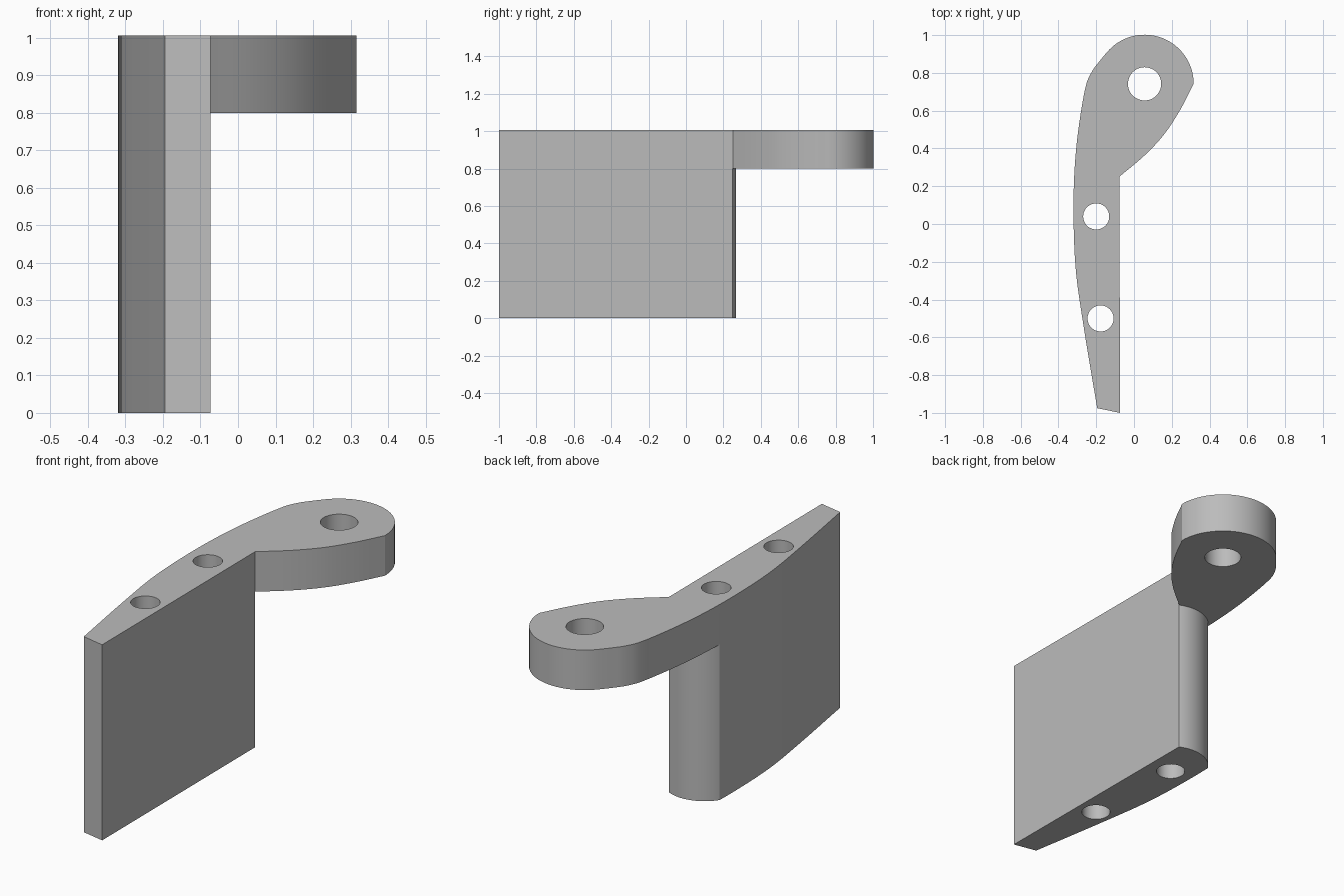
import bpy, bmesh, math
from mathutils import Vector

cube = bpy.data.objects.get("Cube")
if cube:
    bpy.data.objects.remove(cube, do_unlink=True)

TOP, LUG_BOTTOM = 1.006, 0.8
HUB = (0.056, 0.742)

grey = bpy.data.materials.new("plain grey")
grey.use_nodes = True
colour = (0.5, 0.5, 0.5, 1)
grey.diffuse_color = colour
grey.node_tree.nodes["Principled BSDF"].inputs["Base Color"].default_value = colour


def arc(centre, radius, start, end, count):
    angles = [math.radians(start + (end - start) * i / count) for i in range(count + 1)]
    return [(centre[0] + radius * math.cos(a), centre[1] + radius * math.sin(a)) for a in angles]


def spline(points, steps=6):
    """Smooth curve through the given points."""
    p = [Vector(q) for q in points]
    p = [2 * p[0] - p[1]] + p + [2 * p[-1] - p[-2]]
    out = []
    for a, b, c, d in zip(p, p[1:], p[2:], p[3:]):
        for i in range(steps):
            t = i / steps
            q = 0.5 * (2 * b + (c - a) * t + (2 * a - 5 * b + 4 * c - d) * t ** 2
                       + (3 * b - a - 3 * c + d) * t ** 3)
            out.append(tuple(q))
    return out + [tuple(points[-1])]


def prism(name, outline, low, high):
    bm = bmesh.new()
    face = bm.faces.new([bm.verts.new((x, y, low)) for x, y in outline])
    moved = bmesh.ops.extrude_face_region(bm, geom=[face])["geom"]
    verts = [v for v in moved if isinstance(v, bmesh.types.BMVert)]
    bmesh.ops.translate(bm, verts=verts, vec=(0, 0, high - low))
    bmesh.ops.recalc_face_normals(bm, faces=bm.faces)
    mesh = bpy.data.meshes.new(name)
    bm.to_mesh(mesh)
    bm.free()
    mesh.materials.append(grey)
    obj = bpy.data.objects.new(name, mesh)
    bpy.context.collection.objects.link(obj)
    return obj


def cut(obj, cutter):
    cutter.hide_render = True
    mod = obj.modifiers.new("cut", "BOOLEAN")
    mod.operation, mod.solver, mod.object = "DIFFERENCE", "EXACT", cutter
    bpy.context.view_layer.objects.active = obj
    bpy.ops.object.modifier_apply(modifier=mod.name)
    bpy.data.objects.remove(cutter, do_unlink=True)


# Full outline: straight inner face, curved flank, round hub, bowed outer face
flank = spline([(-0.078, 0.25), (0.055, 0.362), (0.16, 0.475), (0.245, 0.605), (0.316, 0.742)])
hub_rim = arc(HUB, 0.26, 0, 140, 36)
outer = spline([(-0.165, 0.884), (-0.225, 0.803), (-0.262, 0.7), (-0.304, 0.42),
                (-0.32, 0.13), (-0.31, -0.22), (-0.267, -0.54), (-0.195, -0.975)])
outline = [(-0.073, -1.0)] + flank + hub_rim[1:] + outer
bracket = prism("bracket_arm", outline, 0, TOP)

# Remove the space under the lug, leaving a rounded end on the tall blade
rounded_end = arc((-0.16, 0.077), 0.1905, 172, 8, 60)
space = rounded_end + [(0.6, 0.1), (0.6, 1.2), (-0.6, 1.2), (-0.6, 0.1)]
cut(bracket, prism("lug_space_cutter", space, -0.1, LUG_BOTTOM))

# Pivot hole in the hub and two holes through the blade
for centre, radius in ((HUB, 0.088), ((-0.2, 0.04), 0.069), ((-0.177, -0.5), 0.069)):
    cut(bracket, prism("hole_cutter", arc(centre, radius, 0, 360, 48)[:-1], -0.1, TOP + 0.1))

bpy.ops.object.select_all(action="DESELECT")
bracket.select_set(True)
bpy.context.view_layer.objects.active = bracket
bpy.ops.object.shade_smooth_by_angle(angle=math.radians(20))
